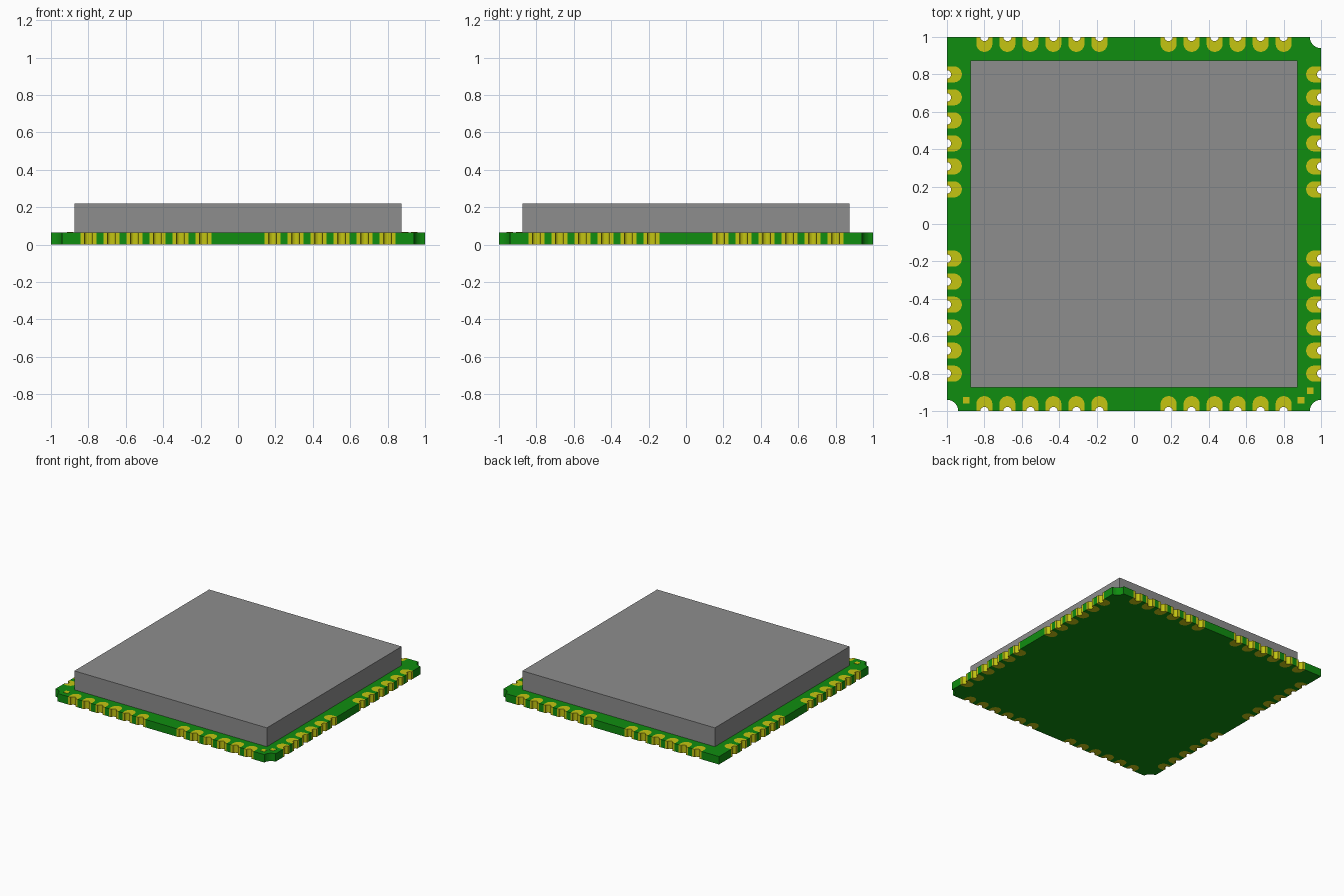
import bpy, bmesh, math
from mathutils import Matrix, Vector

cube = bpy.data.objects.get("Cube")
if cube:
    bpy.data.objects.remove(cube, do_unlink=True)

BOARD_H = 0.065      # board thickness
TOP_H = 0.22         # top of the shield
PAD_W = 0.043        # half width of an edge pad
PAD_D = 0.08         # pad depth
HOLE_R = 0.022       # half-hole in each pad
CORNER_R = 0.06      # corner cut-outs
PAD_X = [s * (0.185 + 0.123 * i) for s in (-1, 1) for i in range(6)]


def material(name, rgb):
    m = bpy.data.materials.new(name)
    m.use_nodes = True
    m.diffuse_color = (*rgb, 1)
    bsdf = m.node_tree.nodes["Principled BSDF"]
    bsdf.inputs["Base Color"].default_value = (*rgb, 1)
    bsdf.inputs["Roughness"].default_value = 0.6
    return m


green = material("board green", (0.005, 0.27, 0.005))
gold = material("pad yellow", (0.56, 0.56, 0.006))
grey = material("shield grey", (0.27, 0.27, 0.27))


def prisms(name, outlines, z0, z1, mat):
    """One object holding an upright prism for each 2D outline."""
    bm = bmesh.new()
    for pts in outlines:
        face = bm.faces.new([bm.verts.new((p[0], p[1], z0)) for p in pts])
        ext = bmesh.ops.extrude_face_region(bm, geom=[face], use_keep_orig=True)
        verts = [g for g in ext["geom"] if isinstance(g, bmesh.types.BMVert)]
        bmesh.ops.translate(bm, verts=verts, vec=(0, 0, z1 - z0))
    bmesh.ops.recalc_face_normals(bm, faces=bm.faces)
    mesh = bpy.data.meshes.new(name)
    bm.to_mesh(mesh)
    bm.free()
    mesh.materials.append(mat)
    obj = bpy.data.objects.new(name, mesh)
    bpy.context.collection.objects.link(obj)
    return obj


def arc(cx, cy, r, a0, a1, n):
    angles = [math.radians(a0 + (a1 - a0) * i / n) for i in range(n + 1)]
    return [(cx + r * math.cos(a), cy + r * math.sin(a)) for a in angles]


def rect(cx, cy, h):
    return [(cx - h, cy - h), (cx + h, cy - h), (cx + h, cy + h), (cx - h, cy + h)]


def pad_edge(x):
    """Inner edge of a pad on the front side, left to right."""
    dome = arc(x, -1 + PAD_D - PAD_W, PAD_W, 180, 0, 12)
    return [(x - PAD_W, -1)] + dome + [(x + PAD_W, -1)]


# Walk the four sides, leaving pad-shaped gaps that the pads fill exactly
board, pads = [], []
for k in range(4):
    turn = Matrix.Rotation(k * math.pi / 2, 3, "Z")

    def spin(pts):
        return [turn @ Vector((x, y, 0)) for x, y in pts]

    # The back corner on the right side stays square
    board += spin([(-1, -1)] if k == 3 else arc(-1, -1, CORNER_R, 90, 0, 10))
    for x in sorted(PAD_X):
        board += spin(pad_edge(x))
        pads.append(spin(pad_edge(x) + arc(x, -1, HOLE_R, 0, 180, 10)))

prisms("circuit_board", [board], 0, BOARD_H, green)
prisms("edge_pads", pads, 0, BOARD_H, gold)

# Small square marks near the front corners
marks = [rect(x, y, 0.018) for x, y in ((-0.897, -0.942), (0.893, -0.942), (0.942, -0.892))]
prisms("corner_marks", marks, BOARD_H - 0.002, BOARD_H + 0.002, gold)

# Metal shield
prisms("shield_can", [rect(0, 0, 0.875)], BOARD_H - 0.003, TOP_H, grey)
